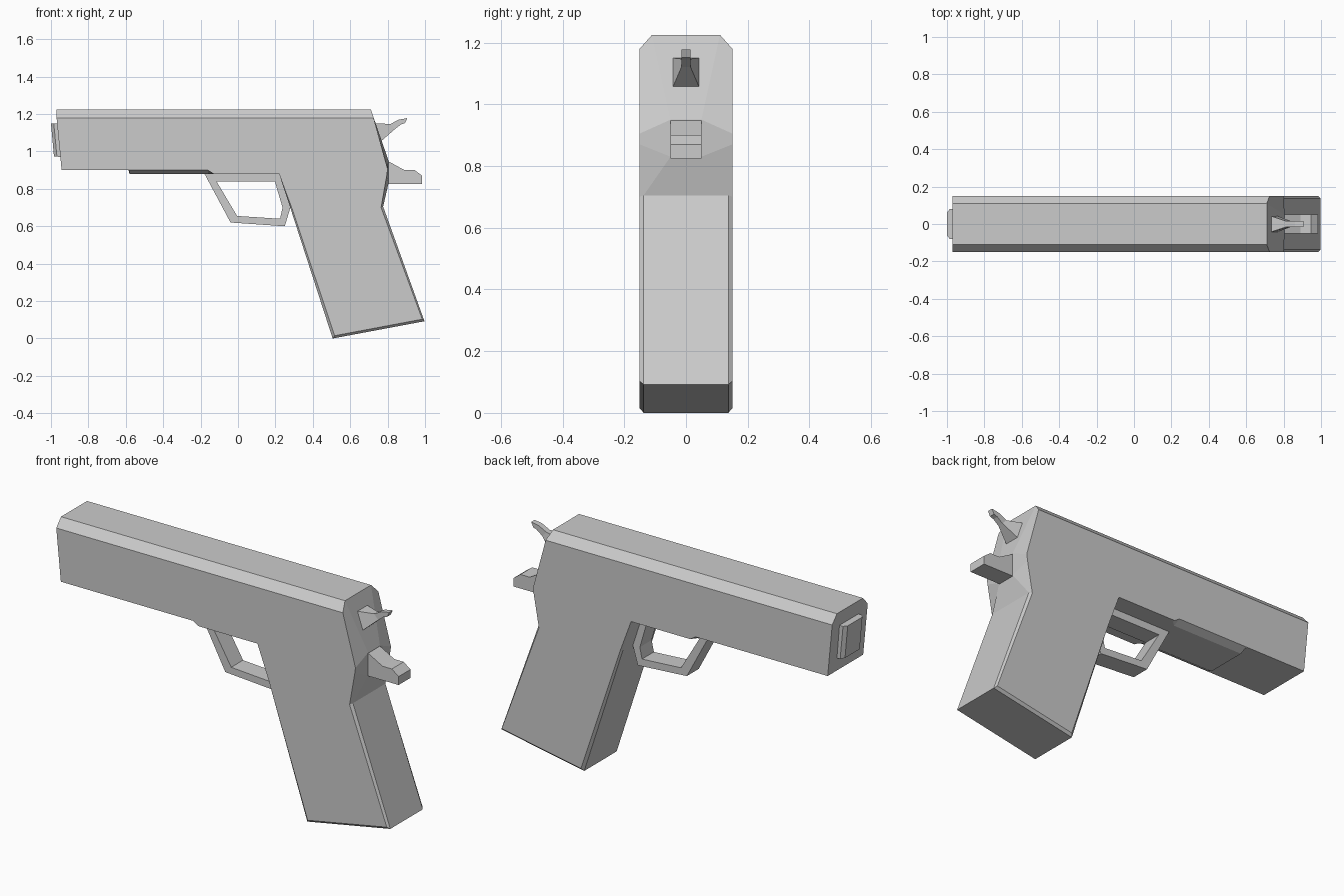
import bpy, bmesh


def make_object(name, verts, faces):
    mesh = bpy.data.meshes.new(name)
    mesh.from_pydata(verts, [], faces)
    bm = bmesh.new()
    bm.from_mesh(mesh)
    bmesh.ops.recalc_face_normals(bm, faces=bm.faces)
    bm.to_mesh(mesh)
    bm.free()
    obj = bpy.data.objects.new(name, mesh)
    bpy.context.collection.objects.link(obj)
    return obj


def loft(name, rings, capped=True):
    """Join equal-length rings of points; close into a loop if not capped."""
    n, count = len(rings[0]), len(rings)
    verts = [p for ring in rings for p in ring]
    faces = []
    for r in range(count - 1 if capped else count):
        a, b = r * n, (r + 1) % count * n
        for i in range(n):
            j = (i + 1) % n
            faces.append((a + i, a + j, b + j, b + i))
    if capped:
        faces += [tuple(range(n)), tuple(range((count - 1) * n, count * n))]
    return make_object(name, verts, faces)


def bar_ring(xb, zb, xt, zt, hw):
    return [(xb, -hw, zb), (xb, hw, zb), (xt, hw, zt), (xt, -hw, zt)]


# Body and grip: side outline (x, z), then chamfered outline (x, z, half width)
outline = [
    (-0.97, 1.18, -0.97, 1.225, 0.11),
    (-0.943, 0.90, -0.943, 0.90, 0.11),
    (-0.585, 0.90, -0.585, 0.90, 0.11),
    (-0.58, 0.90, -0.58, 0.88, 0.11),
    (-0.16, 0.90, -0.16, 0.88, 0.11),
    (-0.13, 0.88, -0.13, 0.88, 0.137),
    (0.22, 0.88, 0.22, 0.88, 0.137),
    (0.287, 0.70, 0.276, 0.71, 0.137),
    (0.517, 0.015, 0.506, 0.0, 0.137),
    (0.985, 0.103, 0.997, 0.092, 0.137),
    (0.765, 0.70, 0.776, 0.705, 0.137),
    (0.795, 0.87, 0.805, 0.83, 0.05),
    (0.80, 0.905, 0.805, 0.95, 0.05),
    (0.725, 1.18, 0.71, 1.225, 0.11),
]
half = 0.15
loft("body_and_grip", [
    [(p[0], -half, p[1]) for p in outline],
    [(p[2], -p[4], p[3]) for p in outline],
    [(p[2], p[4], p[3]) for p in outline],
    [(p[0], half, p[1]) for p in outline],
])

# Muzzle plate with chamfered upright edges
loft("muzzle_plate", [
    bar_ring(-0.945, 0.97, -0.96, 1.15, 0.08),
    bar_ring(-0.968, 0.972, -0.985, 1.15, 0.08),
    bar_ring(-0.984, 0.974, -1.0, 1.15, 0.062),
])

# Hammer tapering back to a thin spur
loft("hammer", [
    bar_ring(0.76, 1.05, 0.725, 1.15, 0.045),
    bar_ring(0.84, 1.12, 0.815, 1.147, 0.015),
    bar_ring(0.872, 1.145, 0.86, 1.17, 0.015),
    bar_ring(0.893, 1.152, 0.905, 1.178, 0.015),
])

# Rear tang above the grip
tang = [(0.79, 0.955), (0.89, 0.90), (0.945, 0.90), (0.985, 0.87),
        (0.985, 0.825), (0.79, 0.825)]
loft("rear_tang", [[(x, y, z) for x, z in tang] for y in (-0.05, 0.05)])

# Open guard loop, swept from matching outer and inner corners
outer = [(-0.18, 0.882), (-0.04, 0.62), (0.25, 0.60), (0.28, 0.70), (0.225, 0.882)]
inner = [(-0.115, 0.84), (-0.005, 0.655), (0.225, 0.64), (0.238, 0.70), (0.197, 0.84)]
loft("guard_loop", [
    [(xo, -0.05, zo), (xo, 0.05, zo), (xi, 0.05, zi), (xi, -0.05, zi)]
    for (xo, zo), (xi, zi) in zip(outer, inner)
], capped=False)
